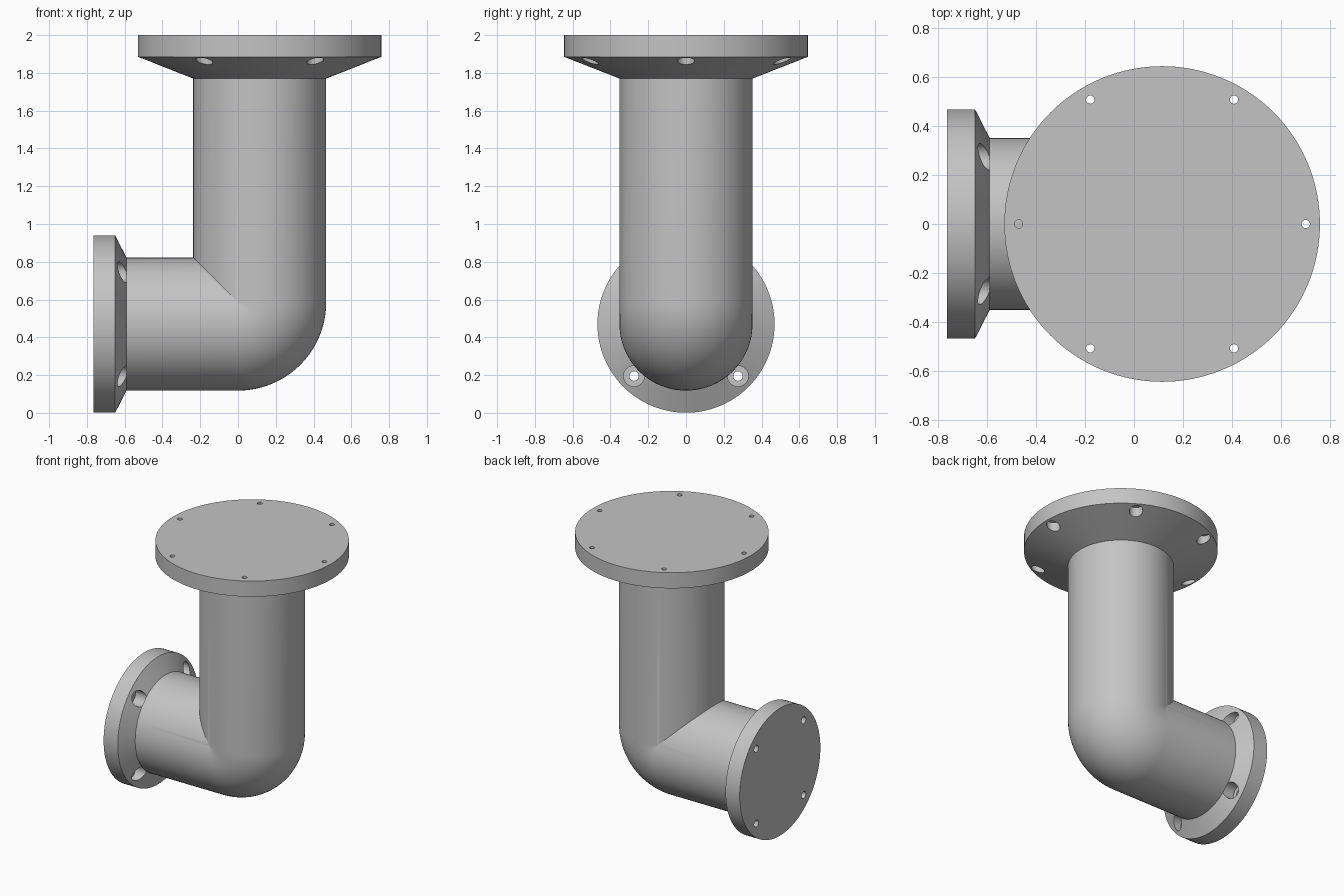
import bpy, bmesh
from math import pi, sin, cos, acos
from mathutils import Matrix

cube = bpy.data.objects.get("Cube")
if cube:
    bpy.data.objects.remove(cube, do_unlink=True)

PIPE_R = 0.352          # pipe radius
AXIS_X = 0.115          # axis of the upright run
AXIS_Z = 0.47           # axis of the level run
BEND = AXIS_X           # centreline radius of the elbow, centred on x = 0

grey = bpy.data.materials.new("plain grey")
grey.use_nodes = True
grey.diffuse_color = (0.55, 0.55, 0.55, 1)
grey.node_tree.nodes["Principled BSDF"].inputs["Base Color"].default_value = grey.diffuse_color


def loft(bm, rings):
    """Skin a list of closed rings of points and cap both ends."""
    rows = [[bm.verts.new(p) for p in ring] for ring in rings]
    n = len(rows[0])
    for a, b in zip(rows, rows[1:]):
        for i in range(n):
            j = (i + 1) % n
            bm.faces.new((a[i], a[j], b[j], b[i]))
    bm.faces.new(rows[0][::-1])
    bm.faces.new(rows[-1])


def lathe(bm, profile, segments, cx=0, cy=0):
    """Turn (radius, height) pairs about a vertical axis."""
    loft(bm, [[(cx + r * cos(2 * pi * i / segments), cy + r * sin(2 * pi * i / segments), z)
               for i in range(segments)] for r, z in profile])


def make_object(name, bm, matrix=Matrix()):
    bmesh.ops.remove_doubles(bm, verts=bm.verts, dist=1e-5)
    bmesh.ops.recalc_face_normals(bm, faces=bm.faces)
    mesh = bpy.data.meshes.new(name)
    bm.to_mesh(mesh)
    bm.free()
    mesh.transform(matrix)
    mesh.materials.append(grey)
    obj = bpy.data.objects.new(name, mesh)
    bpy.context.collection.objects.link(obj)
    return obj


def activate(obj):
    bpy.ops.object.select_all(action='DESELECT')
    obj.select_set(True)
    bpy.context.view_layer.objects.active = obj


def smooth(obj):
    activate(obj)
    bpy.ops.object.shade_smooth_by_angle(angle=0.3)


def make_flange(name, radius, rim, cone, bolts, bolt_circle, hole, bore, turn, matrix):
    """Disc with a conical back, drilled and counterbored; outer face at local z = 0."""
    bm = bmesh.new()
    lathe(bm, [(radius, 0), (radius, rim), (PIPE_R, rim + cone)], 128)
    flange = make_object(name, bm, matrix)

    # stepped bolt hole cutters
    bm = bmesh.new()
    floor = rim - 0.03
    for k in range(bolts):
        a = turn + 2 * pi * k / bolts
        lathe(bm, [(hole, -0.1), (hole, floor), (bore, floor), (bore, rim + cone + 0.1)],
              32, bolt_circle * cos(a), bolt_circle * sin(a))
    cutter = make_object(name + "_cutter", bm, matrix)
    cutter.hide_render = True

    drill = flange.modifiers.new("bolt holes", 'BOOLEAN')
    drill.operation = 'DIFFERENCE'
    drill.solver = 'EXACT'
    drill.object = cutter
    activate(flange)
    bpy.ops.object.modifier_apply(modifier=drill.name)
    bpy.data.objects.remove(cutter, do_unlink=True)
    smooth(flange)


# elbow pipe: outside sweeps round the bend, inside meets in a mitre
seam = acos(-BEND / PIPE_R)
angles = sorted([2 * pi * i / 96 for i in range(96)] + [seam, 2 * pi - seam])
section = [(BEND + PIPE_R * cos(a), PIPE_R * sin(a)) for a in angles]
bend_z = AXIS_Z + BEND
rings = [[(-0.59, y, bend_z - d) for d, y in section]]
for step in range(25):
    t = pi / 2 * step / 24
    rings.append([(d * sin(t), y, bend_z - d * cos(t)) if d > 0 else (d, y, bend_z - d)
                  for d, y in section])
rings.append([(d, y, 1.77) for d, y in section])
bm = bmesh.new()
loft(bm, rings)
smooth(make_object("elbow_pipe", bm))

# end flanges
make_flange("top_flange", 0.645, 0.115, 0.115, 6, 0.587, 0.017, 0.045, 0,
            Matrix.Translation((AXIS_X, 0, 2)) @ Matrix.Rotation(pi, 4, 'X'))
make_flange("side_flange", 0.469, 0.115, 0.06, 4, 0.389, 0.025, 0.055, pi / 4,
            Matrix.Translation((-0.765, 0, AXIS_Z)) @ Matrix.Rotation(pi / 2, 4, 'Y'))
